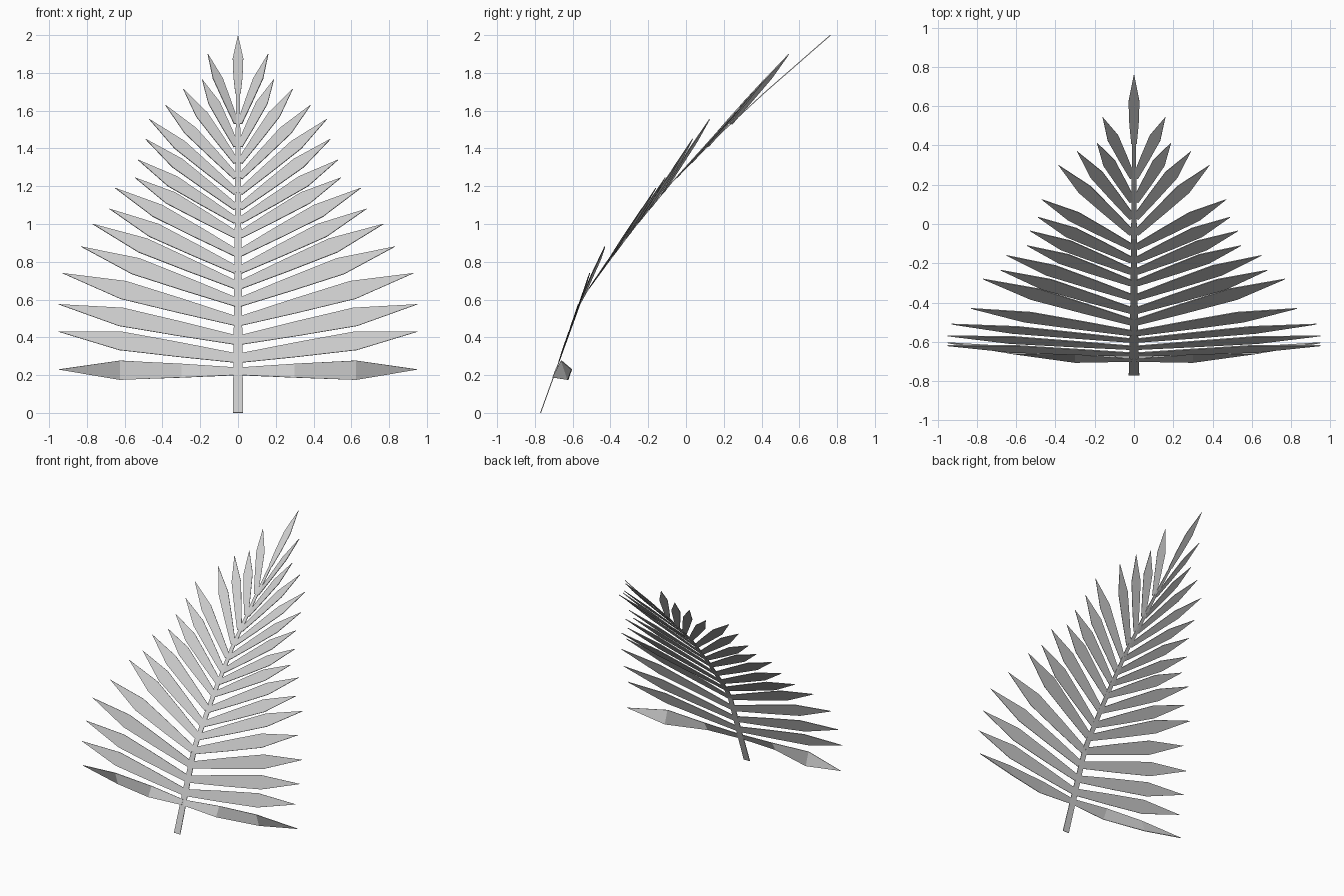
import bpy
import bmesh
from mathutils import Vector

cube = bpy.data.objects.get("Cube")
if cube:
    bpy.data.objects.remove(cube, do_unlink=True)

# One flat grey for the whole frond
grey = bpy.data.materials.new("frond grey")
grey.use_nodes = True
colour = (0.6, 0.6, 0.6, 1.0)
grey.diffuse_color = colour
grey.node_tree.nodes["Principled BSDF"].inputs["Base Color"].default_value = colour

# Arching spine: (y, z) from the cut end to the root of the end leaflet
SPINE = [(-.77, 0), (-.68, .25), (-.56, .58), (-.52, .65), (-.41, .8),
         (-.27, .985), (-.075, 1.22), (.205, 1.5), (.41, 1.69)]


def spine_at(z):
    """Point and tangent of the spine at height z."""
    for (y0, z0), (y1, z1) in zip(SPINE, SPINE[1:]):
        if z <= z1:
            break
    f = (z - z0) / (z1 - z0)
    return Vector((0, y0 + f * (y1 - y0), z)), Vector((0, y1 - y0, z1 - z0)).normalized()


def add_strip(bm, rows):
    """Ribbon through (lower, upper) pairs of points, closing to a point where they meet."""
    verts = []
    for low, high in rows:
        a = bm.verts.new(low)
        verts.append((a, a if low == high else bm.verts.new(high)))
    for (a, b), (c, d) in zip(verts, verts[1:]):
        bm.faces.new((a, c, b) if c == d else (a, c, d, b))


def add_leaflet(bm, root, tip, across, stations):
    """Pointed blade from root to tip; stations are (fraction along, half width)."""
    axis = (tip - root).normalized()
    side = (across - axis * across.dot(axis)).normalized()
    rows = []
    for f, half in stations:
        p = root.lerp(tip, f)
        rows.append((p - side * half, p + side * half))
    rows.append((tip, tip))
    add_strip(bm, rows)


def finish(bm, name, mirrored=False):
    """Make the object, mirror it if asked and give the blade a thin edge."""
    mesh = bpy.data.meshes.new(name)
    bm.to_mesh(mesh)
    bm.free()
    mesh.materials.append(grey)
    obj = bpy.data.objects.new(name, mesh)
    bpy.context.collection.objects.link(obj)
    if mirrored:
        mirror = obj.modifiers.new("both sides", 'MIRROR')
        mirror.use_mirror_merge = False
    solid = obj.modifiers.new("thin edge", 'SOLIDIFY')
    solid.thickness = .005
    solid.offset = 0


# Spine: flat tapering ribbon
bm = bmesh.new()
rows = []
for y, z in SPINE:
    half = .027 - .01 * z
    rows.append((Vector((half, y, z)), Vector((-half, y, z))))
add_strip(bm, rows)
bmesh.ops.reverse_faces(bm, faces=bm.faces[:])
finish(bm, "spine")

# Side leaflets: (root height, tip x, tip y, tip z), narrower towards the top
LEAFLETS = [
    (.29, .95, -.62, .43), (.385, .95, -.57, .575), (.485, .93, -.51, .74),
    (.585, .83, -.43, .88), (.675, .77, -.28, 1), (.755, .68, -.235, 1.08),
    (.845, .65, -.16, 1.19), (.94, .545, -.11, 1.245), (1.015, .53, -.035, 1.34),
    (1.085, .49, .035, 1.45), (1.165, .47, .125, 1.555), (1.245, .385, .3, 1.63),
    (1.325, .29, .37, 1.715), (1.41, .19, .415, 1.765), (1.53, .16, .545, 1.9)]
bm = bmesh.new()
for z, *tip in LEAFLETS:
    root, tangent = spine_at(z)
    root.x = .008
    slim = 1 - .45 * max(0, z - .6)
    add_leaflet(bm, root, Vector(tip), tangent,
                [(0, .026 * slim), (.32, .041 * slim), (.65, .052 * slim)])
finish(bm, "side_leaflets", mirrored=True)

# Lowest leaflet pair: twists forward and under along its length
bm = bmesh.new()
end = Vector((.95, -.605, .23))
add_strip(bm, [
    (Vector((.008, -.7, .2)), Vector((.008, -.685, .24))),
    (Vector((.3, -.705, .187)), Vector((.3, -.663, .26))),
    (Vector((.625, -.625, .175)), Vector((.625, -.66, .277))),
    (end, end)])
finish(bm, "lowest_leaflets", mirrored=True)

# End leaflet carrying on from the spine
bm = bmesh.new()
root, tangent = spine_at(SPINE[-1][1])
add_leaflet(bm, root, Vector((0, .765, 2)), Vector((-1, 0, 0)),
            [(0, .014), (.28, .024), (.6, .028)])
bmesh.ops.reverse_faces(bm, faces=bm.faces[:])
finish(bm, "end_leaflet")
